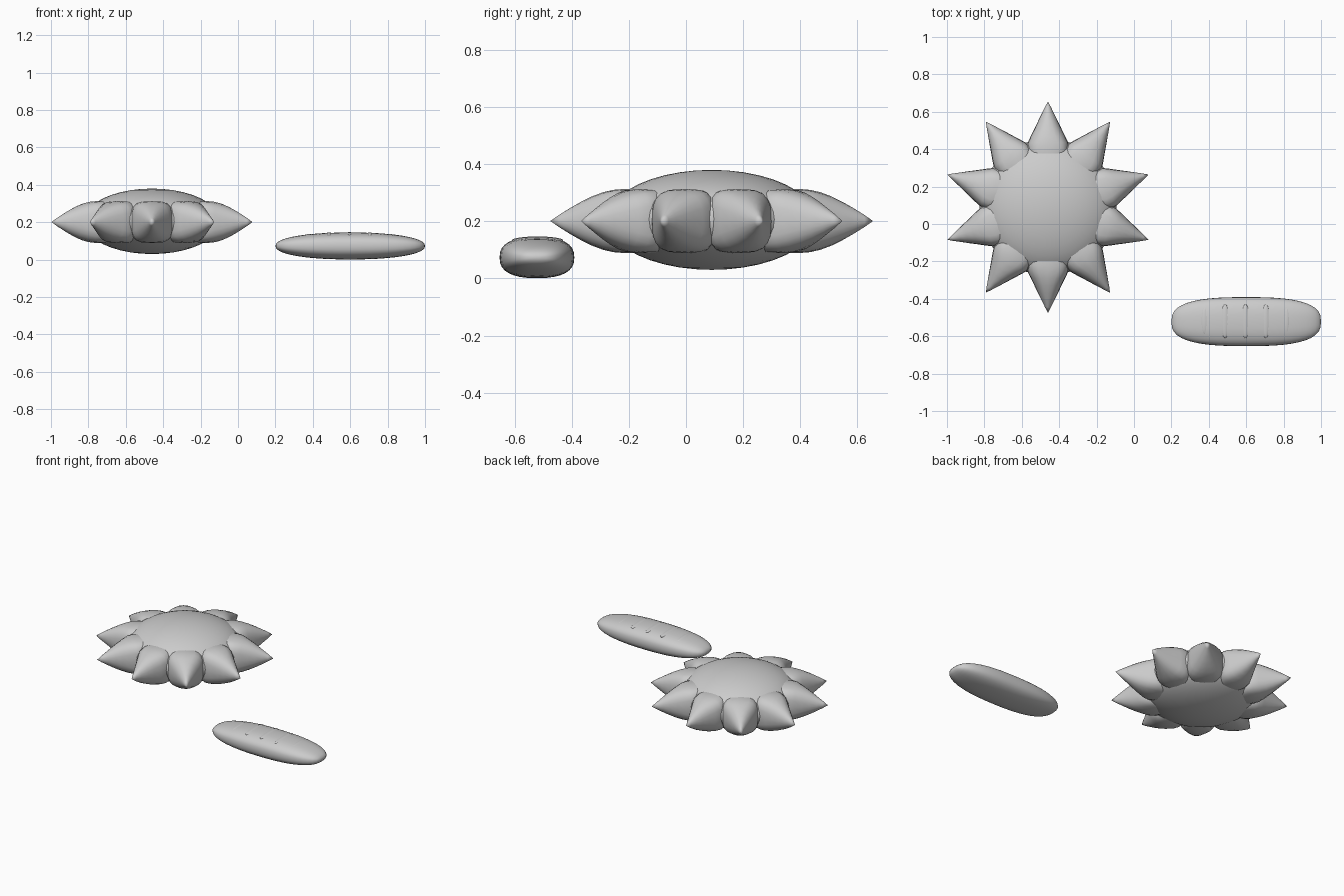
import bpy, bmesh
from math import sin, cos, pi, radians, copysign
from mathutils import Matrix, Vector

if "Cube" in bpy.data.objects:
    bpy.data.objects.remove(bpy.data.objects["Cube"])


def spow(v, p):
    return copysign(abs(v) ** p, v)


def ring(x, w, h, n, count):
    """Superellipse cross-section in the YZ plane at x."""
    return [Vector((x, w * spow(cos(2 * pi * i / count), 2 / n),
                    h * spow(sin(2 * pi * i / count), 2 / n))) for i in range(count)]


def loft(bm, start, sections, end, count, matrix):
    """Skin sections along x; start/end are x positions of the closing points."""
    rings = [[bm.verts.new(matrix @ p) for p in ring(*s, count)] for s in sections]
    a = bm.verts.new(matrix @ Vector((start, 0, 0)))
    b = bm.verts.new(matrix @ Vector((end, 0, 0)))
    for i in range(count):
        j = (i + 1) % count
        for r0, r1 in zip(rings, rings[1:]):
            bm.faces.new((r0[i], r0[j], r1[j], r1[i]))
        bm.faces.new((a, rings[0][j], rings[0][i]))
        bm.faces.new((b, rings[-1][i], rings[-1][j]))


def finish(name, bm, angle=50):
    bmesh.ops.recalc_face_normals(bm, faces=bm.faces)
    me = bpy.data.meshes.new(name)
    bm.to_mesh(me)
    bm.free()
    ob = bpy.data.objects.new(name, me)
    bpy.context.collection.objects.link(ob)
    bpy.ops.object.select_all(action='DESELECT')
    ob.select_set(True)
    bpy.context.view_layer.objects.active = ob
    bpy.ops.object.shade_smooth_by_angle(angle=radians(angle))
    return ob


def ellipsoid(name, centre, size):
    bm = bmesh.new()
    bmesh.ops.create_uvsphere(bm, u_segments=32, v_segments=20, radius=1,
                              matrix=Matrix.Translation(centre) @ Matrix.Diagonal((*size, 1)))
    return finish(name, bm)


# Flower: flattened centre and ten pointed petals
flower = Vector((-0.46, 0.09, 0.205))
ellipsoid("flower_centre", flower, (0.366, 0.366, 0.175))

petal = [(0.20, 0.075, 0.105, 3.6), (0.27, 0.10, 0.112, 3.6), (0.31, 0.112, 0.112, 3.4),
         (0.345, 0.108, 0.109, 3.1), (0.38, 0.092, 0.101, 2.7), (0.42, 0.072, 0.086, 2.4),
         (0.46, 0.053, 0.066, 2.2), (0.50, 0.033, 0.043, 2), (0.535, 0.016, 0.021, 2)]
bm = bmesh.new()
for k in range(10):
    m = (Matrix.Translation(flower - Vector((0, 0, 0.004)))
         @ Matrix.Rotation(radians(18 + 36 * k), 4, 'Z'))
    loft(bm, 0.20, petal, 0.565, 20, m)
finish("flower_petals", bm)

# Loaf: long rounded body with blunt ends
loaf = Vector((0.6, -0.522, 0.073))
sections = []
for i in range(1, 24):
    u = -cos(pi * i / 24)
    sections.append((0.4 * u, 0.131 * (1 - abs(u) ** 2.75) ** (1 / 2.75),
                     0.072 * (1 - abs(u) ** 2.2) ** (1 / 2.2), 2.5))
bm = bmesh.new()
loft(bm, -0.4, sections, 0.4, 32, Matrix.Translation(loaf))
finish("loaf_body", bm, 80)

# Five narrow score marks across the top of the loaf
for i, (z, half) in enumerate([(0.123, 0.075), (0.131, 0.09), (0.133, 0.09),
                               (0.131, 0.09), (0.123, 0.075)]):
    ellipsoid(f"loaf_score_{i + 1}", (0.378 + 0.109 * i, -0.52, z), (0.024, half, 0.014))
